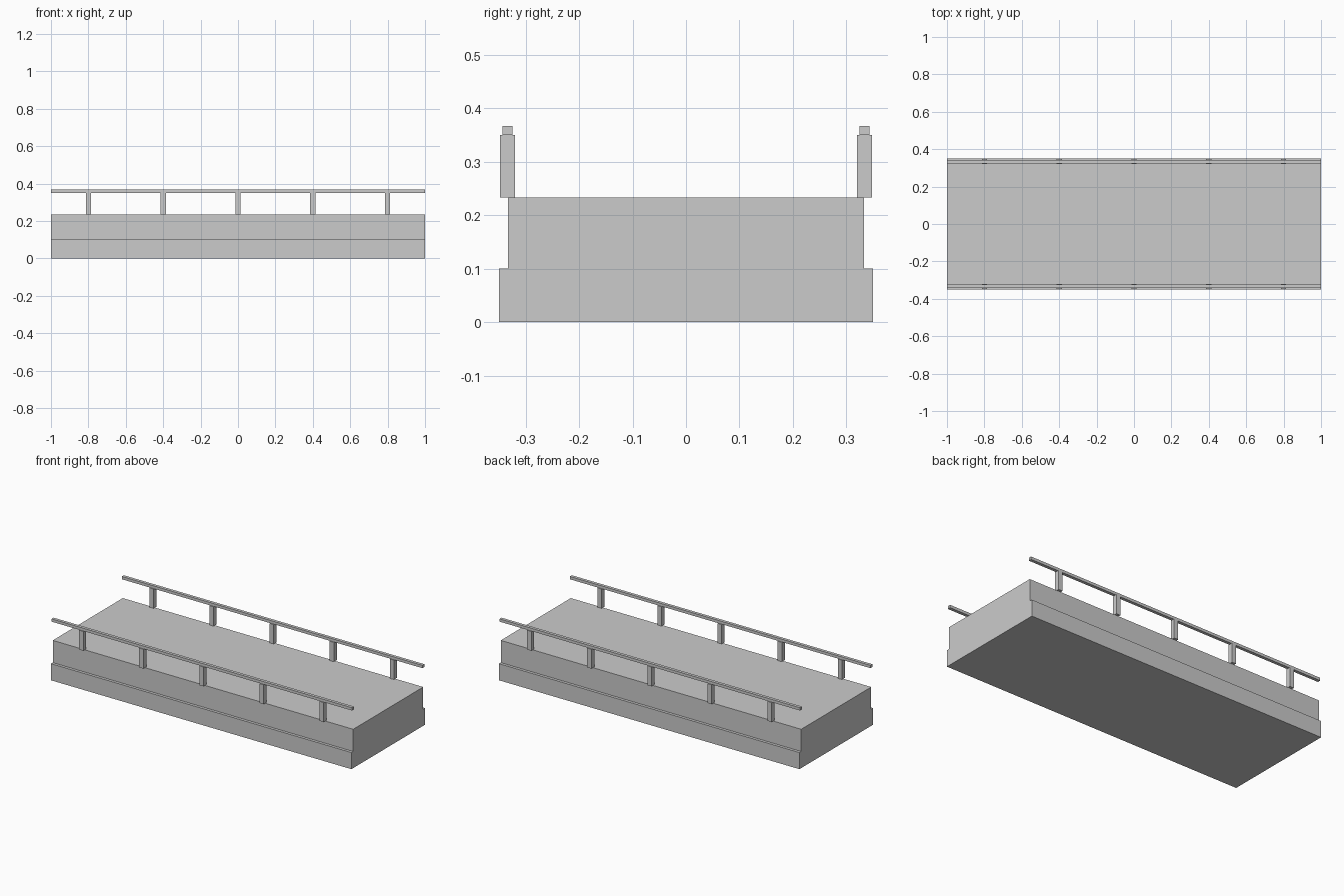
import bpy

if "Cube" in bpy.data.objects:
    bpy.data.objects.remove(bpy.data.objects["Cube"])

grey = bpy.data.materials.new("light_grey")
grey.diffuse_color = (0.6, 0.6, 0.6, 1.0)
grey.use_nodes = True
grey.node_tree.nodes["Principled BSDF"].inputs["Base Color"].default_value = grey.diffuse_color


def box(name, center, size):
    """Box given by its centre in x, y, its bottom z, and its full size."""
    x, y, z = center
    bpy.ops.mesh.primitive_cube_add(size=1, location=(x, y, z + size[2] / 2))
    obj = bpy.context.object
    obj.name = name
    obj.scale = size
    bpy.ops.object.transform_apply(location=False, rotation=False, scale=True)
    obj.data.materials.append(grey)
    return obj


# Wide base slab and the narrower deck on top of it
box("base_slab", (0, 0, 0), (2.0, 0.70, 0.10))
box("deck", (0, 0, 0.10), (2.0, 0.666, 0.1335))

# A railing along each long edge: five posts and a handrail
for side, y in (("front", -0.334), ("back", 0.334)):
    for i in range(5):
        box(f"{side}_post_{i + 1}", (-0.8 + 0.4 * i, y, 0.2335),
            (0.0275, 0.028, 0.1165))
    box(f"{side}_handrail", (0, y, 0.35), (2.0, 0.0187, 0.017))
